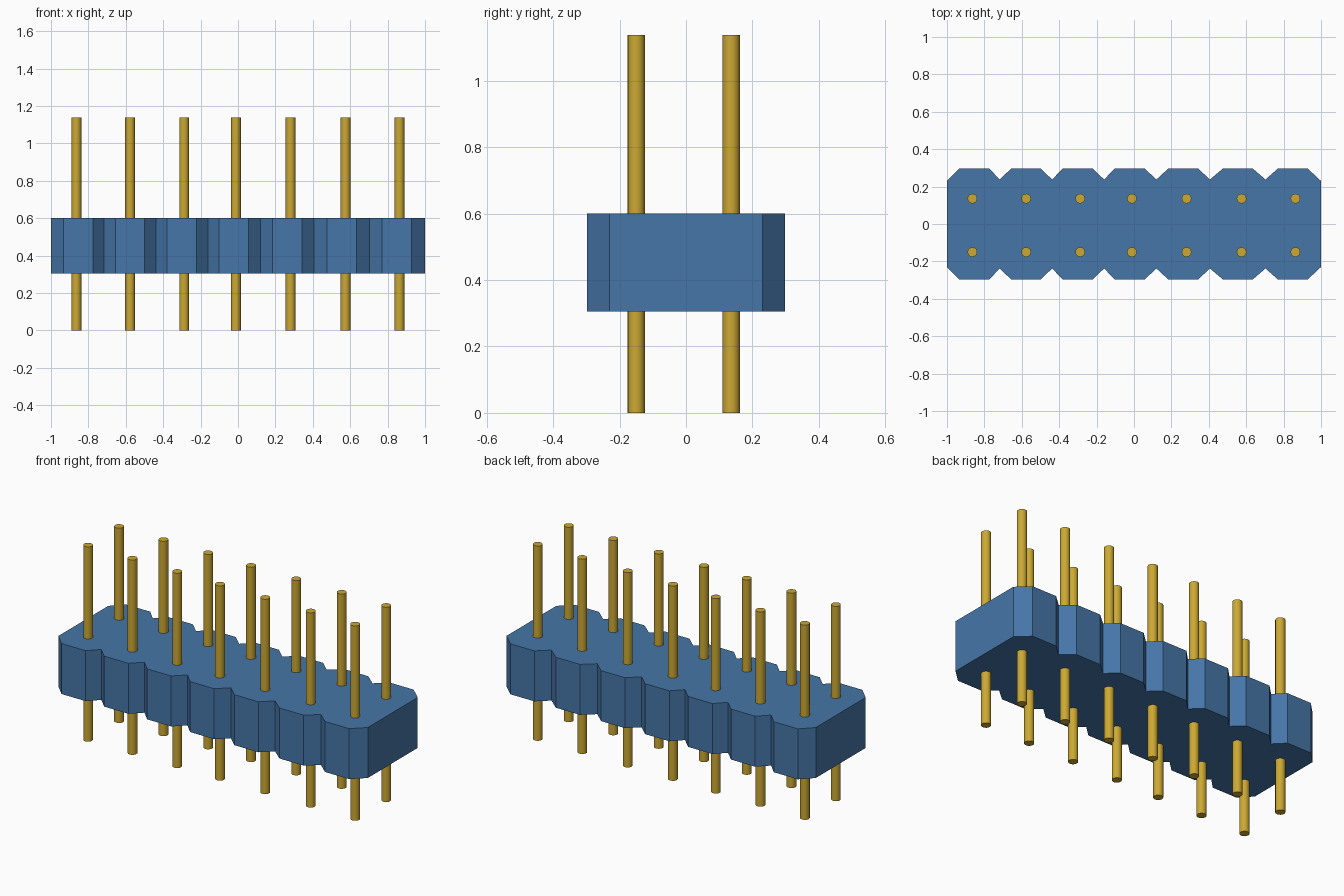
import bpy
import bmesh
import math

cube = bpy.data.objects.get("Cube")
if cube:
    bpy.data.objects.remove(cube, do_unlink=True)


def material(name, color):
    mat = bpy.data.materials.new(name)
    mat.use_nodes = True
    mat.diffuse_color = color
    mat.node_tree.nodes["Principled BSDF"].inputs["Base Color"].default_value = color
    return mat


blue = material("blue plastic", (0.061, 0.181, 0.392, 1))
gold = material("gold metal", (0.604, 0.393, 0.033, 1))

# Housing: a row of chamfered segments extruded as one block
BOTTOM, TOP = 0.305, 0.60
EDGE_Y, NOTCH_Y, END_Y = 0.298, 0.238, 0.23
FLAT = 0.078
centres = [-0.854, -0.578, -0.301, -0.023, 0.263, 0.555, 0.849]
notches = [-0.717, -0.438, -0.16, 0.12, 0.406, 0.703]

front = [(-1, -END_Y)]
for i, c in enumerate(centres):
    front += [(c - FLAT, -EDGE_Y), (c + FLAT, -EDGE_Y)]
    if i < len(notches):
        front.append((notches[i], -NOTCH_Y))
front.append((1, -END_Y))
outline = front + [(x, -y) for x, y in reversed(front)]

bm = bmesh.new()
base = bm.faces.new([bm.verts.new((x, y, BOTTOM)) for x, y in outline])
top = bmesh.ops.extrude_face_region(bm, geom=[base], use_keep_orig=True)
verts = [v for v in top["geom"] if isinstance(v, bmesh.types.BMVert)]
bmesh.ops.translate(bm, verts=verts, vec=(0, 0, TOP - BOTTOM))
bmesh.ops.recalc_face_normals(bm, faces=bm.faces)
mesh = bpy.data.meshes.new("housing")
bm.to_mesh(mesh)
bm.free()
mesh.materials.append(blue)
housing = bpy.data.objects.new("housing", mesh)
bpy.context.collection.objects.link(housing)

# Pins: two rows of round contacts passing through the housing
PIN_HEIGHT, PIN_RADIUS = 1.138, 0.026
columns = [-0.864, -0.577, -0.288, -0.011, 0.281, 0.575, 0.863]
for row, y in (("front", -0.15), ("back", 0.136)):
    for i, x in enumerate(columns, 1):
        bpy.ops.mesh.primitive_cylinder_add(
            vertices=16, radius=PIN_RADIUS, depth=PIN_HEIGHT,
            location=(x, y, PIN_HEIGHT / 2))
        pin = bpy.context.object
        pin.name = f"{row}_pin_{i}"
        pin.data.materials.append(gold)
        bpy.ops.object.shade_smooth_by_angle(angle=math.radians(40))
